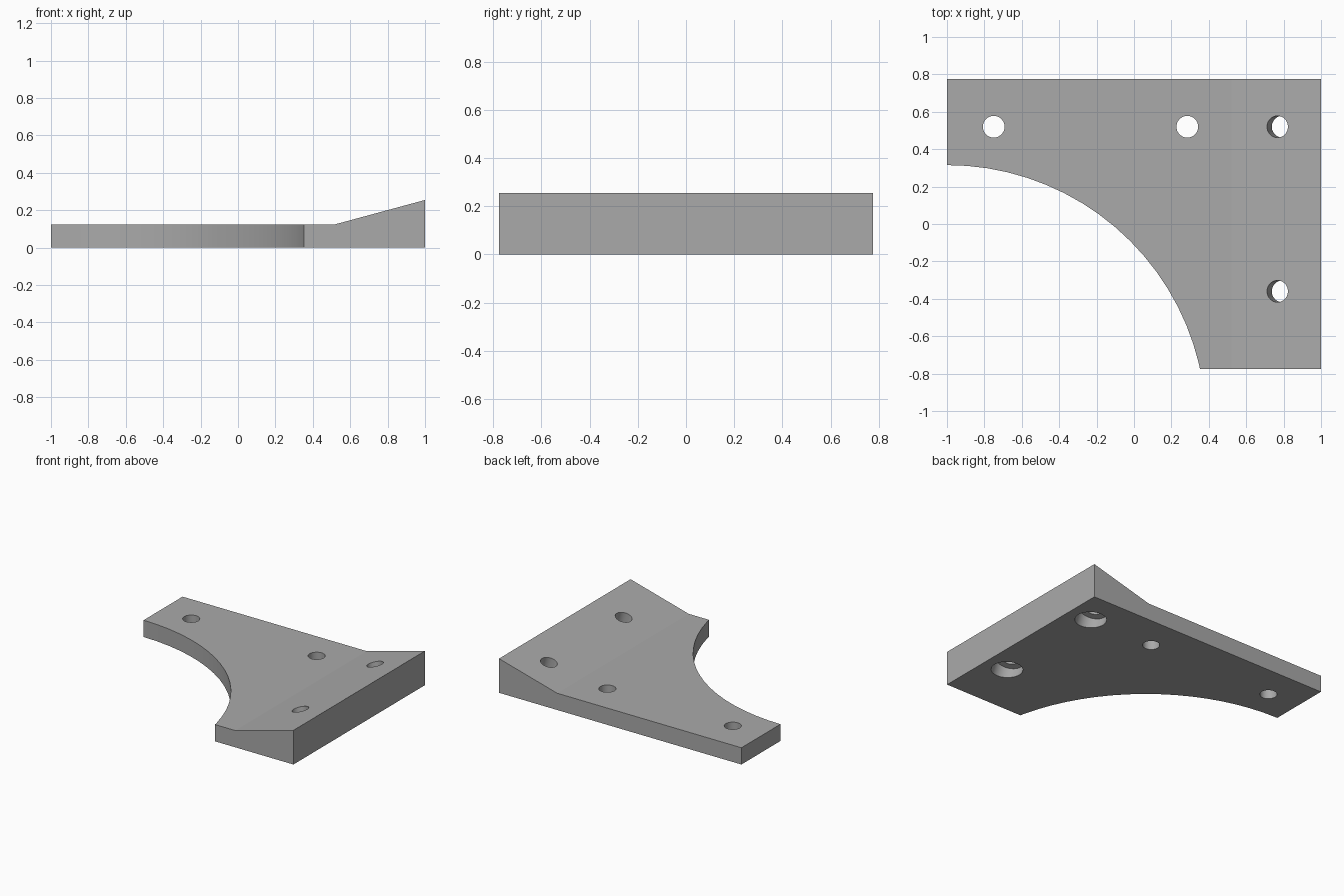
import bpy, bmesh, math
from mathutils import Matrix, Vector

cube = bpy.data.objects.get("Cube")
if cube:
    bpy.data.objects.remove(cube, do_unlink=True)

HALF_DEPTH = 0.775
BASE = 0.125          # thickness of the flat part
TOP = 0.255           # thickness at the raised edge
RAMP_X = 0.52         # start of the ramp
TILT = math.atan2(TOP - BASE, 1 - RAMP_X)

grey = bpy.data.materials.new("plain grey")
grey.use_nodes = True
colour = (0.4, 0.4, 0.4, 1)
grey.diffuse_color = colour
grey.node_tree.nodes["Principled BSDF"].inputs["Base Color"].default_value = colour


def add_object(name, bm):
    bmesh.ops.recalc_face_normals(bm, faces=bm.faces)
    mesh = bpy.data.meshes.new(name)
    bm.to_mesh(mesh)
    bm.free()
    mesh.materials.append(grey)
    obj = bpy.data.objects.new(name, mesh)
    bpy.context.collection.objects.link(obj)
    return obj


def cut_cylinder(target, centre, radius, length, tilt=0.0, sides=48):
    """Subtract a cylinder whose axis leans towards -x by the tilt."""
    bm = bmesh.new()
    matrix = Matrix.Translation(centre) @ Matrix.Rotation(-tilt, 4, "Y")
    bmesh.ops.create_cone(bm, cap_ends=True, segments=sides, radius1=radius,
                          radius2=radius, depth=length, matrix=matrix)
    cutter = add_object("cutter", bm)
    cutter.hide_render = True
    mod = target.modifiers.new("cut", "BOOLEAN")
    mod.operation = "DIFFERENCE"
    mod.solver = "EXACT"
    mod.object = cutter
    bpy.context.view_layer.objects.active = target
    bpy.ops.object.modifier_apply(modifier=mod.name)
    bpy.data.objects.remove(cutter, do_unlink=True)


# Plate with a ramp: side profile extruded from front to back
bm = bmesh.new()
profile = [(-1, 0), (1, 0), (1, TOP), (RAMP_X, BASE), (-1, BASE)]
face = bm.faces.new([bm.verts.new((x, -HALF_DEPTH, z)) for x, z in profile])
side = bmesh.ops.extrude_face_region(bm, geom=[face])
bmesh.ops.translate(bm, vec=(0, 2 * HALF_DEPTH, 0),
                    verts=[v for v in side["geom"] if isinstance(v, bmesh.types.BMVert)])
plate = add_object("bracket_plate", bm)

# Large curved cut-out at the front corner
cut_cylinder(plate, Vector((-1, -1.07, 0)), 1.385, 2, sides=80)

# Straight holes through the flat part
for x in (-0.75, 0.285):
    cut_cylinder(plate, Vector((x, 0.52, 0)), 0.058, 1)

# Holes square to the ramp, with wide recesses from below
axis = Vector((-math.sin(TILT), 0, math.cos(TILT)))
RECESS = 0.1
for y in (0.52, -0.36):
    mouth = Vector((0.819, y, 0))
    cut_cylinder(plate, mouth, 0.058, 1, TILT)
    cut_cylinder(plate, mouth + axis * (RECESS - 0.25), 0.105, 0.5, TILT)

# Smooth curved walls, sharp edges
bpy.ops.object.select_all(action="DESELECT")
plate.select_set(True)
bpy.context.view_layer.objects.active = plate
bpy.ops.object.shade_smooth_by_angle(angle=math.radians(12))
